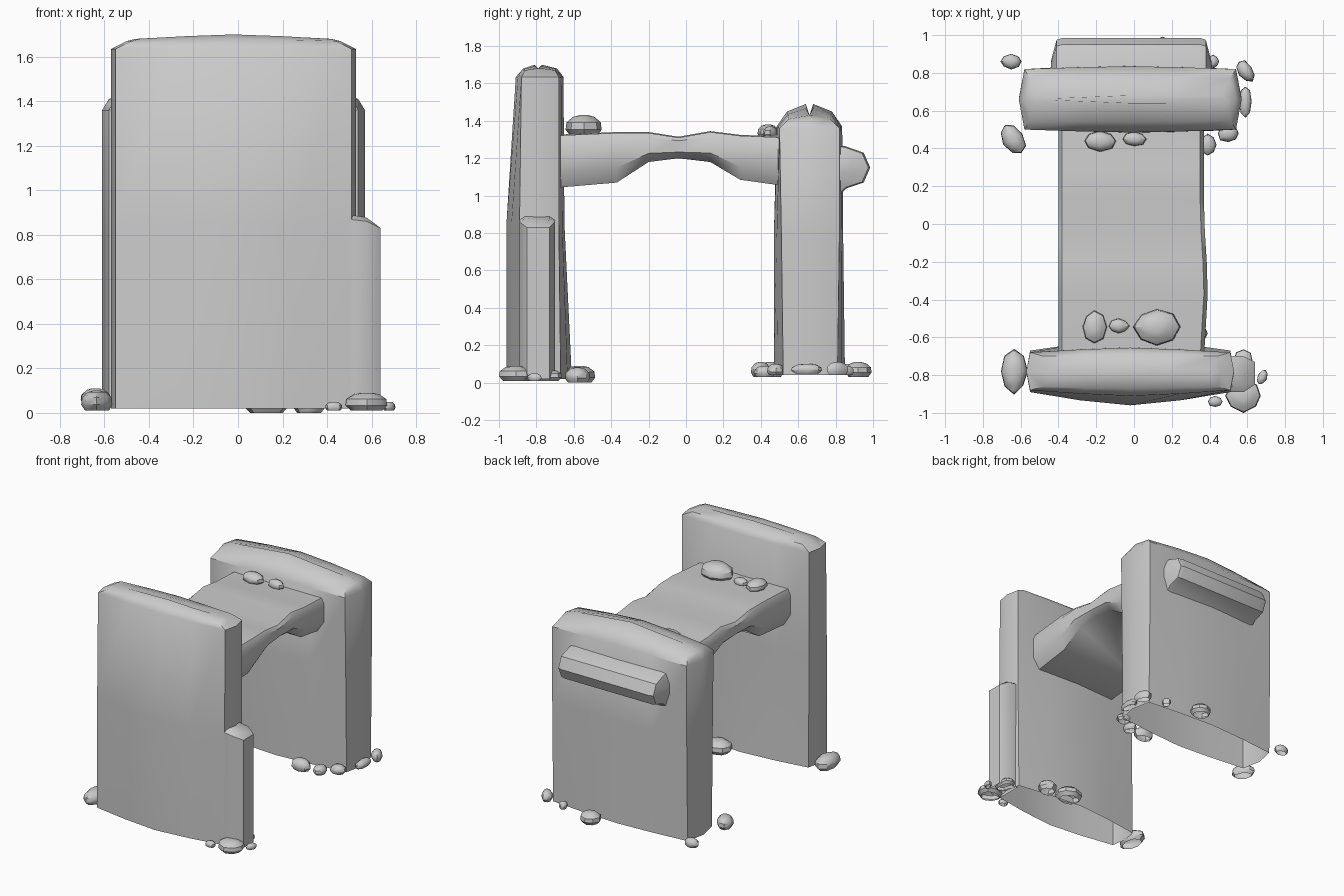
import bpy, bmesh, math, random

random.seed(4)


def loft(name, rings, cap_start=False, cap_end=True):
    """Skin a list of closed rings into one smooth-shaded object."""
    bm = bmesh.new()
    rows = [[bm.verts.new(p) for p in r] for r in rings]
    n = len(rows[0])
    for a, b in zip(rows, rows[1:]):
        for i in range(n):
            j = (i + 1) % n
            bm.faces.new((a[i], a[j], b[j], b[i]))
    if cap_start:
        bm.faces.new(rows[0][::-1])
    if cap_end:
        bm.faces.new(rows[-1])
    bmesh.ops.remove_doubles(bm, verts=bm.verts, dist=0.0005)
    bmesh.ops.recalc_face_normals(bm, faces=bm.faces)
    me = bpy.data.meshes.new(name)
    bm.to_mesh(me)
    bm.free()
    for p in me.polygons:
        p.use_smooth = True
    me.set_sharp_from_angle(angle=math.radians(40))
    ob = bpy.data.objects.new(name, me)
    bpy.context.collection.objects.link(ob)
    return ob


def slab_ring(xl, xr, fe, fm, bm_, be, z, crown=0.0, side=0.02):
    """Lens-like section: front edge/middle y, back middle/edge y, bulging sides."""
    cx, hw = (xl + xr) / 2, (xr - xl) / 2
    ts = (-1, -0.5, 0, 0.5, 1)
    bulge = lambda t: 1 - abs(t) ** 1.4
    inner = hw - side
    pts = [(cx + t * inner, fe + (fm - fe) * bulge(t), z + crown * bulge(t)) for t in ts]
    pts.append((xr, (fe + be) / 2, z))
    pts += [(cx + t * inner, be + (bm_ - be) * bulge(t), z + crown * bulge(t)) for t in ts[::-1]]
    pts.append((xl, (fe + be) / 2, z))
    return pts


# Standing slabs, open underneath
loft("front_slab", [
    slab_ring(-0.57, 0.53, -0.89, -0.96, -0.61, -0.67, 0.02),
    slab_ring(-0.57, 0.53, -0.89, -0.96, -0.65, -0.68, 0.85),
    slab_ring(-0.57, 0.53, -0.88, -0.91, -0.655, -0.68, 1.635),
    slab_ring(-0.50, 0.46, -0.86, -0.87, -0.69, -0.70, 1.67, 0.01),
    slab_ring(-0.46, 0.42, -0.81, -0.81, -0.77, -0.77, 1.68, 0.02),
])
loft("back_slab", [
    slab_ring(-0.61, 0.57, 0.52, 0.47, 0.85, 0.81, 0.04, 0, 0.03),
    slab_ring(-0.61, 0.57, 0.51, 0.47, 0.84, 0.82, 0.80, 0, 0.03),
    slab_ring(-0.61, 0.57, 0.50, 0.485, 0.835, 0.82, 1.36, 0.01, 0.03),
    slab_ring(-0.58, 0.54, 0.55, 0.54, 0.78, 0.77, 1.41, 0.04, 0.03),
    slab_ring(-0.53, 0.49, 0.64, 0.64, 0.68, 0.68, 1.43, 0.06, 0.03),
])


# Worn lintel, pinched in the middle
def beam_ring(y, zb, zt, xr):
    h = zt - zb
    return [(-0.35, y, zb), (xr - 0.05, y, zb), (xr, y, zb + 0.3 * h), (xr, y, zt - 0.15 * h),
            (xr - 0.02, y, zt), (0, y, zt + 0.005), (-0.38, y, zt),
            (-0.40, y, zt - 0.15 * h), (-0.40, y, zb + 0.3 * h)]


loft("lintel", [beam_ring(*r) for r in (
    (-0.72, 1.04, 1.32, 0.37), (-0.37, 1.07, 1.335, 0.39), (-0.20, 1.18, 1.335, 0.385),
    (-0.04, 1.20, 1.31, 0.375), (0.13, 1.18, 1.34, 0.37), (0.29, 1.085, 1.32, 0.37),
    (0.54, 1.05, 1.31, 0.37))], True, True)


# Ledge on the back of the rear slab
profile = [(0.78, 1.27), (0.85, 1.265), (0.95, 1.23), (0.985, 1.15), (0.95, 1.07), (0.86, 1.04), (0.78, 0.97)]


def ledge_ring(x, s):
    return [(x, 0.78 + (y - 0.78) * s, 1.15 + (z - 1.15) * s) for y, z in profile]


loft("back_ledge", [ledge_ring(-0.44, 0.4), ledge_ring(-0.41, 0.95), ledge_ring(-0.38, 1),
                    ledge_ring(0.35, 1), ledge_ring(0.38, 0.95), ledge_ring(0.41, 0.4)], True, True)


# Short post leaning on the right side of the front slab
post = [(0.50, -0.89), (0.58, -0.89), (0.64, -0.85), (0.64, -0.73), (0.58, -0.70), (0.50, -0.70)]
tops = [0.87, 0.86, 0.83, 0.83, 0.86, 0.87]
loft("side_post", [[(x, y, 0.02) for x, y in post],
                   [(x, y, z) for (x, y), z in zip(post, tops)],
                   [(0.565 + (x - 0.565) * 0.7, -0.795 + (y + 0.795) * 0.7, z + 0.018)
                    for (x, y), z in zip(post, tops)]])


# Loose stones: x, y, base z, width, depth, height, turn in degrees
def stone(name, x, y, z, w, d, h, turn=0):
    levels = [(0, 0.75), (0.3, 1), (0.65, 0.95), (0.92, 0.6), (1.0, 0.25)]
    jit = [random.uniform(0.9, 1.06) for _ in range(8)]
    a0, rings = math.radians(turn), []
    for t, r in levels:
        ring = []
        for i in range(8):
            a = math.tau * i / 8
            px, py = math.cos(a) * r * jit[i] * w / 2, math.sin(a) * r * jit[i] * d / 2
            ring.append((x + px * math.cos(a0) - py * math.sin(a0),
                         y + px * math.sin(a0) + py * math.cos(a0), z + t * h))
        rings.append(ring)
    loft(name, rings)


lintel_stones = [(-0.18, 0.44, 1.31, 0.18, 0.11, 0.07), (0.0, 0.45, 1.31, 0.13, 0.08, 0.06),
                 (-0.21, -0.545, 1.32, 0.13, 0.17, 0.07), (-0.08, -0.54, 1.32, 0.11, 0.08, 0.05),
                 (0.12, -0.545, 1.32, 0.24, 0.19, 0.11)]
front_stones = [(-0.635, -0.78, 0.01, 0.15, 0.24, 0.09), (0.58, -0.91, 0.01, 0.20, 0.17, 0.08),
                (0.43, -0.94, 0.01, 0.08, 0.06, 0.04), (0.68, -0.81, 0.01, 0.05, 0.09, 0.04, -25),
                (0.58, -0.74, 0.01, 0.11, 0.17, 0.06),
                (0.13, -0.57, 0.0, 0.21, 0.16, 0.09), (0.32, -0.58, 0.0, 0.15, 0.14, 0.08)]
back_stones = [(-0.65, 0.86, 0.04, 0.12, 0.08, 0.06), (-0.64, 0.45, 0.03, 0.12, 0.19, 0.08, 30),
               (0.59, 0.81, 0.04, 0.08, 0.13, 0.07, 35), (0.59, 0.65, 0.05, 0.07, 0.17, 0.05),
               (0.50, 0.48, 0.04, 0.12, 0.10, 0.06), (0.39, 0.42, 0.03, 0.09, 0.11, 0.06),
               (0.25, 0.40, 0.03, 0.15, 0.11, 0.08), (0.15, 0.92, 0.03, 0.15, 0.14, 0.08),
               (0.42, 0.86, 0.04, 0.06, 0.07, 0.05)]
for label, group in (("lintel_stone", lintel_stones), ("front_stone", front_stones), ("back_stone", back_stones)):
    for k, s in enumerate(group):
        stone(f"{label}_{k + 1}", *s)
